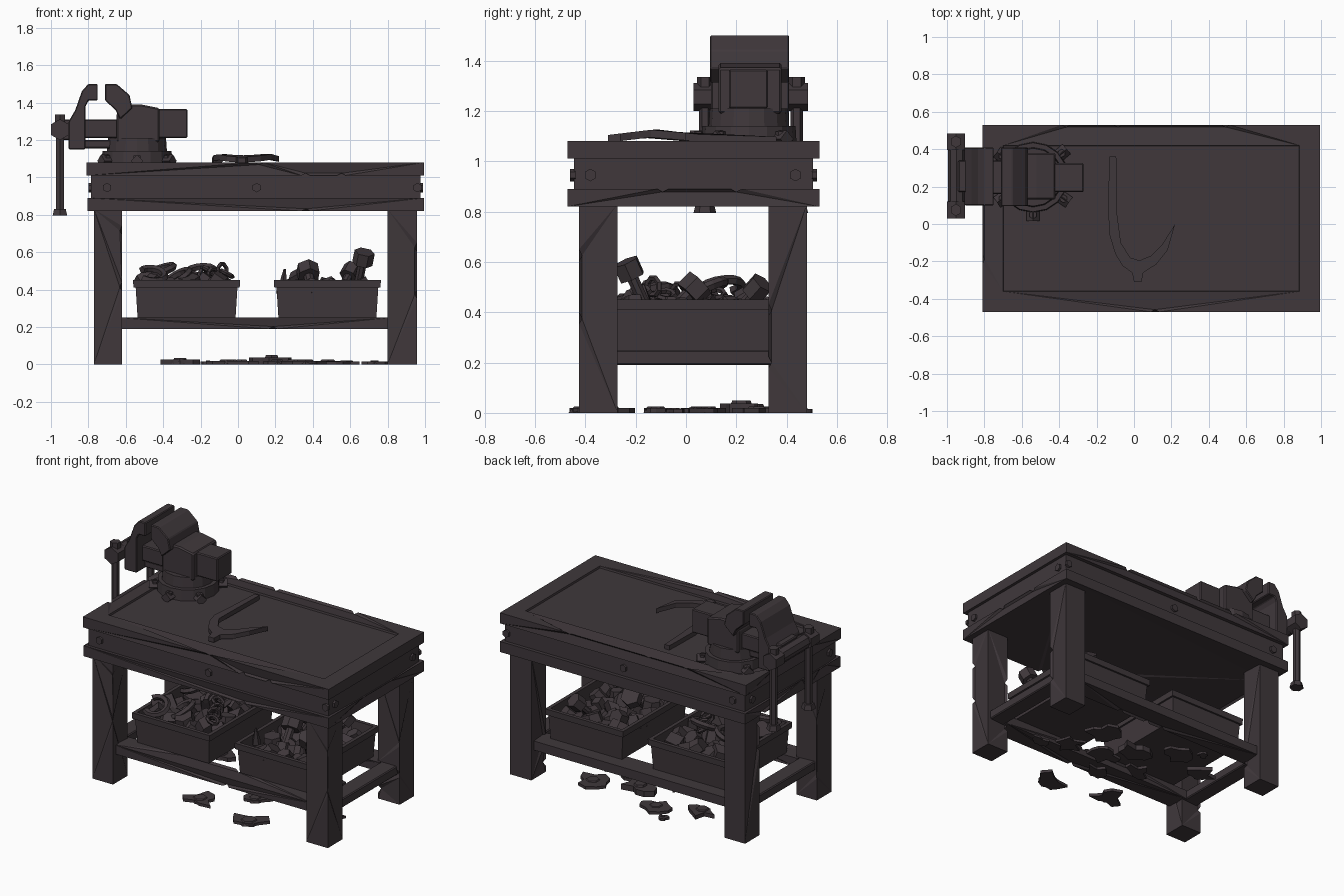
import bpy, bmesh, math, random
from mathutils import Vector, Matrix, Euler

if "Cube" in bpy.data.objects:
    bpy.data.objects.remove(bpy.data.objects["Cube"])

random.seed(4)
MAT = bpy.data.materials.new("dark iron brown")
MAT.diffuse_color = (0.050, 0.039, 0.044, 1)
MAT.use_nodes = True
MAT.node_tree.nodes["Principled BSDF"].inputs["Base Color"].default_value = MAT.diffuse_color


def finish(name, bm):
    bmesh.ops.recalc_face_normals(bm, faces=bm.faces)
    me = bpy.data.meshes.new(name)
    bm.to_mesh(me)
    bm.free()
    me.materials.append(MAT)
    ob = bpy.data.objects.new(name, me)
    bpy.context.collection.objects.link(ob)
    return ob


def bevel(ob, w):
    m = ob.modifiers.new("soft_edge", 'BEVEL')
    m.width, m.segments = w, 1
    return ob


def box(name, x, y, z, w=0.006, nicks=0, inset=0):
    """Box; with nicks, a few points along its long edges are pushed in."""
    bm = bmesh.new()
    c = Vector(((x[0]+x[1])/2, (y[0]+y[1])/2, (z[0]+z[1])/2))
    size = (x[1]-x[0], y[1]-y[0], z[1]-z[0])
    bmesh.ops.create_cube(bm, size=1, matrix=Matrix.LocRotScale(c, None, size))
    if inset:
        bm.faces.ensure_lookup_table()
        f = max(bm.faces, key=lambda f: f.calc_center_median().z)
        bmesh.ops.inset_region(bm, faces=[f], thickness=inset, use_even_offset=True)
        bmesh.ops.inset_region(bm, faces=[f], thickness=.003, depth=-.012, use_even_offset=True)
    if nicks:
        corner = [v for v in bm.verts if all(abs(abs(v.co[i]-c[i])*2-size[i]) < 1e-4 for i in range(3))]
        edges = [e for e in bm.edges if e.calc_length() > .5 and all(v in corner for v in e.verts)]
        for _ in range(nicks):
            e = random.choice([e for e in edges if e.calc_length() > .15])
            t = random.uniform(.25, .75)
            a = e.verts[0]
            h = .025/e.calc_length()
            e1, v1 = bmesh.utils.edge_split(e, a, t-h)
            far = next(k for k in v1.link_edges if k is not e1)
            e2, v2 = bmesh.utils.edge_split(far, v1, .025/far.calc_length())
            rest = next(k for k in v2.link_edges if k is not e2)
            e3, v3 = bmesh.utils.edge_split(rest, v2, min(.5, .02/rest.calc_length()))
            last = next(k for k in v3.link_edges if k is not e3)
            k = max(range(3), key=lambda i: abs(v3.co[i]-v1.co[i]))
            for i in range(3):
                if i != k:
                    v2.co[i] += math.copysign(.012, c[i]-v2.co[i])
            edges = [q for q in edges if q.is_valid and q not in (e, e1, e2, e3, last)] + [e1, last]
        bmesh.ops.triangulate(bm, faces=[f for f in bm.faces if len(f.verts) > 4])
    ob = finish(name, bm)
    return bevel(ob, w) if w and not nicks else ob


def prism(name, pts, lo, hi, axis='Y'):
    bm = bmesh.new()
    put = (lambda p, h: (p[0], h, p[1])) if axis == 'Y' else (lambda p, h: (p[0], p[1], h))
    a = [bm.verts.new(put(p, lo)) for p in pts]
    b = [bm.verts.new(put(p, hi)) for p in pts]
    bm.faces.new(a)
    bm.faces.new(b)
    for i in range(len(a)):
        j = (i + 1) % len(a)
        bm.faces.new((a[i], a[j], b[j], b[i]))
    return finish(name, bm)


def rod(name, p, q, r, n=6, r2=None):
    p, q = Vector(p), Vector(q)
    bm = bmesh.new()
    mx = Matrix.Translation((p+q)/2) @ (q-p).to_track_quat('Z', 'Y').to_matrix().to_4x4()
    bmesh.ops.create_cone(bm, cap_ends=True, segments=n, radius1=r,
                          radius2=r if r2 is None else r2, depth=(q-p).length, matrix=mx)
    return finish(name, bm)


# table top with sunken panel, apron, lower rim
box("table_top", (-.81, .995), (-.47, .53), (1.01, 1.08), 0, 8, .11)
box("apron", (-.785, .975), (-.445, .505), (.88, 1.02), 0)
box("lower_rim", (-.805, .995), (-.47, .53), (.82, .89), 0, 8)

# apron bolts
for x in (-.70, .10, .96):
    for y, d in ((-.44, -1), (.50, 1)):
        rod("apron_bolt", (x, y, .945), (x, y+.02*d, .945), .025)
for y in (-.38, .435):
    for x, d in ((-.78, -1), (.97, 1)):
        rod("apron_bolt", (x, y, .945), (x+.018*d, y, .945), .025)

# legs
for lx in ((-.77, -.62), (.80, .957)):
    for ly in ((-.425, -.272), (.328, .48)):
        box("leg", lx, ly, (0, .83), 0, 4)

# lower shelf frame
for y in ((-.395, -.255), (.31, .45)):
    box("long_rail", (-.64, .82), y, (.19, .25), 0, 3)
for x in ((-.75, -.64), (.82, .935)):
    box("end_rail", x, (-.30, .36), (.19, .25))


# trays
def tray(name, cx, cy=.037):
    bm = bmesh.new()
    rings = []
    for hx, hy, z in ((.262, .325, .25), (.272, .335, .41), (.284, .347, .41), (.286, .349, .45),
                      (.262, .325, .45), (.25, .313, .28)):
        rings.append([bm.verts.new((cx+sx*hx, cy+sy*hy, z))
                      for sx, sy in ((-1, -1), (1, -1), (1, 1), (-1, 1))])
    for a, b in zip(rings, rings[1:]):
        for i in range(4):
            bm.faces.new((a[i], a[(i+1) % 4], b[(i+1) % 4], b[i]))
    bm.faces.new(rings[0])
    bm.faces.new(rings[-1])
    finish(name, bm)


tray("left_tray", -.275)
tray("right_tray", .478)


# tray contents: scrap lumps, rings, bolts
def lump(c, s):
    bm = bmesh.new()
    rot = Euler([random.uniform(-.7, .7) for _ in range(3)])
    bmesh.ops.create_cone(bm, cap_ends=True, segments=random.choice((4, 6, 6)), radius1=.7, radius2=.6,
                          depth=1, matrix=Matrix.LocRotScale(c, rot, s))
    finish("scrap_lump", bm)


def ring(name, c, rot, R, r, n=10, m=5, arc=1.0):
    bm = bmesh.new()
    mx = Matrix.LocRotScale(c, Euler(rot), None)
    k = n if arc == 1 else n + 1
    vs = []
    for i in range(k):
        a = 2*math.pi*arc*i/n
        vs.append([bm.verts.new(mx @ Vector(((R+r*math.cos(b))*math.cos(a), (R+r*math.cos(b))*math.sin(a),
                   r*math.sin(b)))) for b in [2*math.pi*j/m for j in range(m)]])
    for i in range(n):
        A, B = vs[i], vs[(i+1) % k]
        for j in range(m):
            bm.faces.new((A[j], A[(j+1) % m], B[(j+1) % m], B[j]))
    if arc < 1:
        bm.faces.new(vs[0])
        bm.faces.new(vs[-1])
    finish(name, bm)


def bolt(p, q, r):
    p, q = Vector(p), Vector(q)
    d = (q-p).normalized()
    rod("bolt_shank", p, q, r*.45, 8)
    rod("bolt_head", q-d*.03, q+d*.04, r, 6)


for cx in (-.275, .478):
    for i in range(5):
        for j in range(6):
            c = (cx-.18+.09*i+random.uniform(-.02, .02), -.20+.095*j+random.uniform(-.02, .02),
                 random.uniform(.37, .42 if cx > 0 else .45))
            lump(c, [random.uniform(.06, .13), random.uniform(.05, .11), random.uniform(.05, .10)])
for x, y, z, rx, R in ((-.33, -.12, .46, .5, .08), (-.46, -.20, .48, -.4, .07), (-.20, .08, .49, .3, .08),
                       (-.42, .14, .50, .2, .08)):
    ring("horseshoe", (x, y, z), (rx, .3, 5*x), R, .02, arc=.75)
for i in range(7):  # chain heap
    ring("chain_link", (-.06-.025*i, -.18+.05*i, .485+.02*math.sin(i*2)), (1.3*(i % 2)+.3, .4, .8), .035, .012, 8)
bolt((.64, -.16, .42), (.67, -.225, .565), .055)
bolt((.40, -.10, .36), (.375, .03, .49), .062)
bolt((.55, .20, .40), (.60, .28, .49), .05)
bolt((.30, .12, .38), (.32, .24, .45), .05)
rod("spike", (.24, -.15, .40), (.25, -.17, .51), .03, 5, .006)

# bent hook lying on the top
hook = prism("bent_hook", [(-.13, .36), (-.14, .1), (-.13, -.06), (-.10, -.16), (-.06, -.225), (-.01, -.26), (0, -.31),
                           (.04, -.31), (.05, -.26), (.12, -.215), (.18, -.14), (.22, 0), (.15, -.11), (.09, -.17),
                           (.03, -.195), (-.02, -.18), (-.07, -.10), (-.09, .05), (-.095, .36)], 0, .03, 'Z')
for v in hook.data.vertices:
    v.co.z += 1.067 + max(0, .03 - .12*abs(v.co.y+.12))

# floor debris
for x, y, R, h in ((-.06, -.31, .13, .025), (.21, -.12, .11, .025), (.36, -.40, .15, .025), (.73, -.05, .08, .02),
                   (.48, .29, .13, .025), (.18, .22, .12, .05), (-.04, .37, .12, .025), (-.31, .27, .12, .035),
                   (-.16, .47, .04, .02), (.58, .05, .12, .022), (.30, .08, .12, .025), (.02, .05, .10, .025)):
    n = 11
    pts = []
    for i in range(n):
        a, q = 2*math.pi*i/n, R*random.choice((.45, .7, .9, 1.05))
        pts.append((x+q*math.cos(a), y+.8*q*math.sin(a)))
    prism("floor_shard", pts, 0, h*.75, 'Z')
    rod("shard_hump", (x, y, 0), (x, y, h), R*.45, 6, R*.3)

# vise base with lugs
BX, BY = -.54, .25
rod("vise_base", (BX, BY, 1.06), (BX, BY, 1.14), .19, 16, .185)
rod("vise_turntable", (BX, BY, 1.14), (BX, BY, 1.21), .16, 16, .155)
for a in (40, -35, -90, -145, 145):
    d = Vector((math.cos(math.radians(a)), math.sin(math.radians(a)), 0))
    c = Vector((BX, BY, 1.088))
    rod("vise_lug", c+d*.15, c+d*.235, .034, 4)
    rod("lug_bolt", c+d*.20, c+d*.20+Vector((0, 0, .03)), .022, 6)

# vise body, fixed jaw and back bar
bevel(prism("vise_body", [(-.65, 1.19), (-.42, 1.19), (-.42, 1.37), (-.52, 1.39), (-.60, 1.39), (-.65, 1.34)],
            .13, .38), .008)
bevel(prism("fixed_jaw", [(-.71, 1.41), (-.71, 1.50), (-.65, 1.50), (-.58, 1.44), (-.565, 1.37), (-.63, 1.31),
                          (-.655, 1.36)], .095, .41), .005)
box("back_bar", (-.45, -.27), (.17, .325), (1.21, 1.365))

# moving jaw and slide
bevel(prism("moving_jaw", [(-.75, 1.41), (-.75, 1.50), (-.80, 1.50), (-.835, 1.46), (-.87, 1.36), (-.905, 1.30),
                           (-.905, 1.15), (-.815, 1.15), (-.815, 1.38), (-.80, 1.41)], .10, .41), .005)
box("slide_bar", (-.84, -.64), (.16, .34), (1.21, 1.31))
box("lower_guide", (-.84, -.66), (.19, .31), (1.155, 1.20))

# spindle with two hanging handles
rod("spindle", (-.95, .09, 1.255), (-.95, .43, 1.255), .045, 8)
box("spindle_mount", (-.94, -.895), (.17, .34), (1.20, 1.31))
for y in (.075, .44):
    rod("spindle_knob", (-.952, y-.045, 1.255), (-.952, y+.045, 1.255), .056, 6)
    rod("knob_cap", (-.952, y, 1.24), (-.952, y, 1.335), .032, 6)
    rod("handle", (-.952, y, .82), (-.952, y, 1.25), .024, 6)
    rod("handle_end", (-.952, y, .795), (-.952, y, .83), .045, 6, .036)
